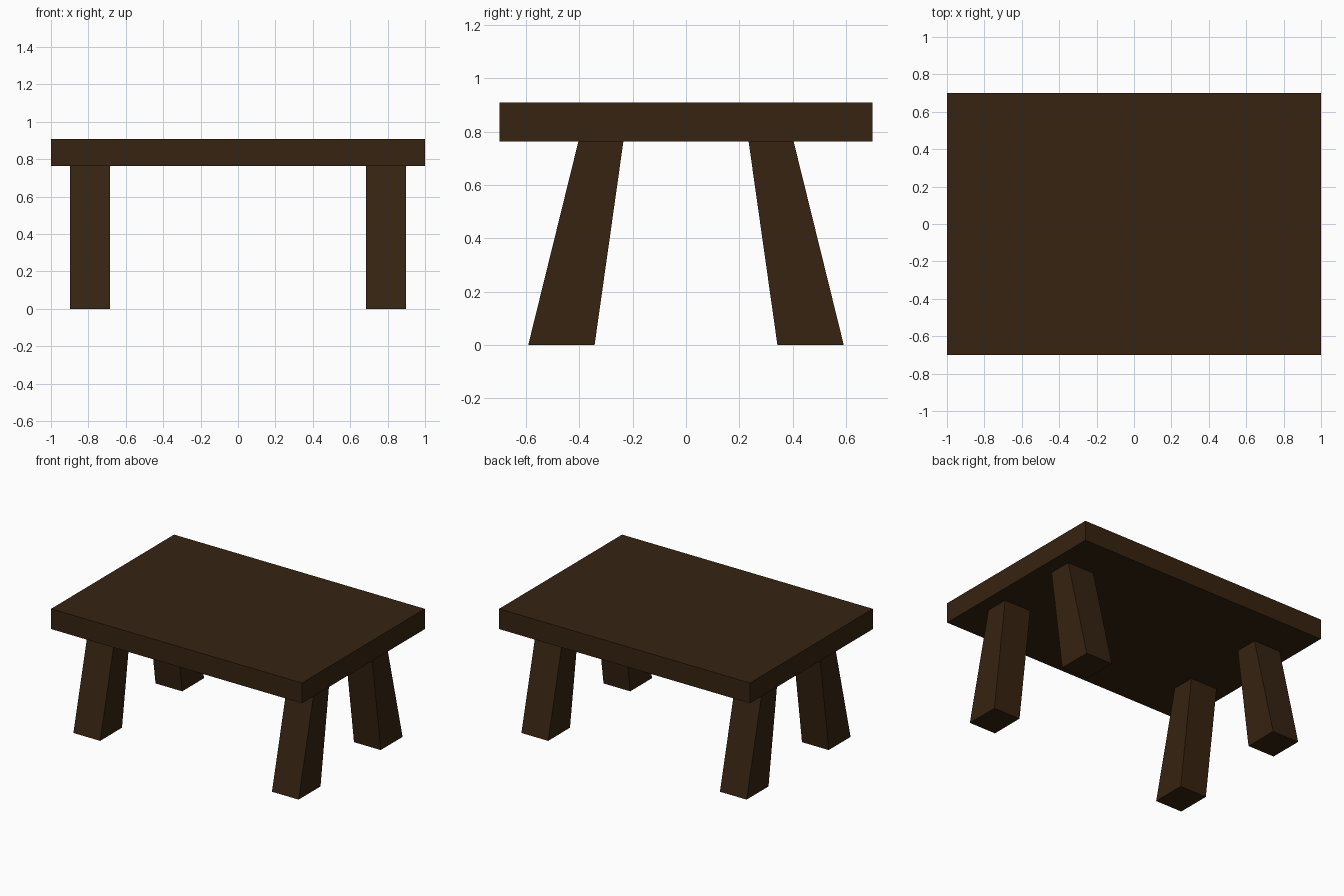
import bpy, bmesh

if "Cube" in bpy.data.objects:
    bpy.data.objects.remove(bpy.data.objects["Cube"])

wood = bpy.data.materials.new("dark_brown_wood")
wood.diffuse_color = (0.037, 0.017, 0.0055, 1)
wood.use_nodes = True
wood.node_tree.nodes["Principled BSDF"].inputs["Base Color"].default_value = wood.diffuse_color


def prism(name, x0, x1, profile):
    """Extrude a (y, z) profile along x from x0 to x1."""
    bm = bmesh.new()
    face = bm.faces.new([bm.verts.new((x0, y, z)) for y, z in profile])
    ext = bmesh.ops.extrude_face_region(bm, geom=[face])
    verts = [g for g in ext["geom"] if isinstance(g, bmesh.types.BMVert)]
    bmesh.ops.translate(bm, verts=verts, vec=(x1 - x0, 0, 0))
    bmesh.ops.recalc_face_normals(bm, faces=bm.faces)
    mesh = bpy.data.meshes.new(name)
    bm.to_mesh(mesh)
    bm.free()
    mesh.materials.append(wood)
    obj = bpy.data.objects.new(name, mesh)
    bpy.context.collection.objects.link(obj)
    return obj


TOP, UNDER = 0.909, 0.763

# Tabletop slab
prism("tabletop", -1, 1, [(-0.7, UNDER), (0.7, UNDER), (0.7, TOP), (-0.7, TOP)])

# Four splayed legs, widening toward the floor
leg = [(0.343, 0), (0.592, 0), (0.404, UNDER), (0.235, UNDER)]
for side, sx in (("left", -1), ("right", 1)):
    for end, sy in (("front", -1), ("back", 1)):
        prism(f"{end}_{side}_leg", sx * 0.685, sx * 0.898,
              [(sy * y, z) for y, z in leg])
